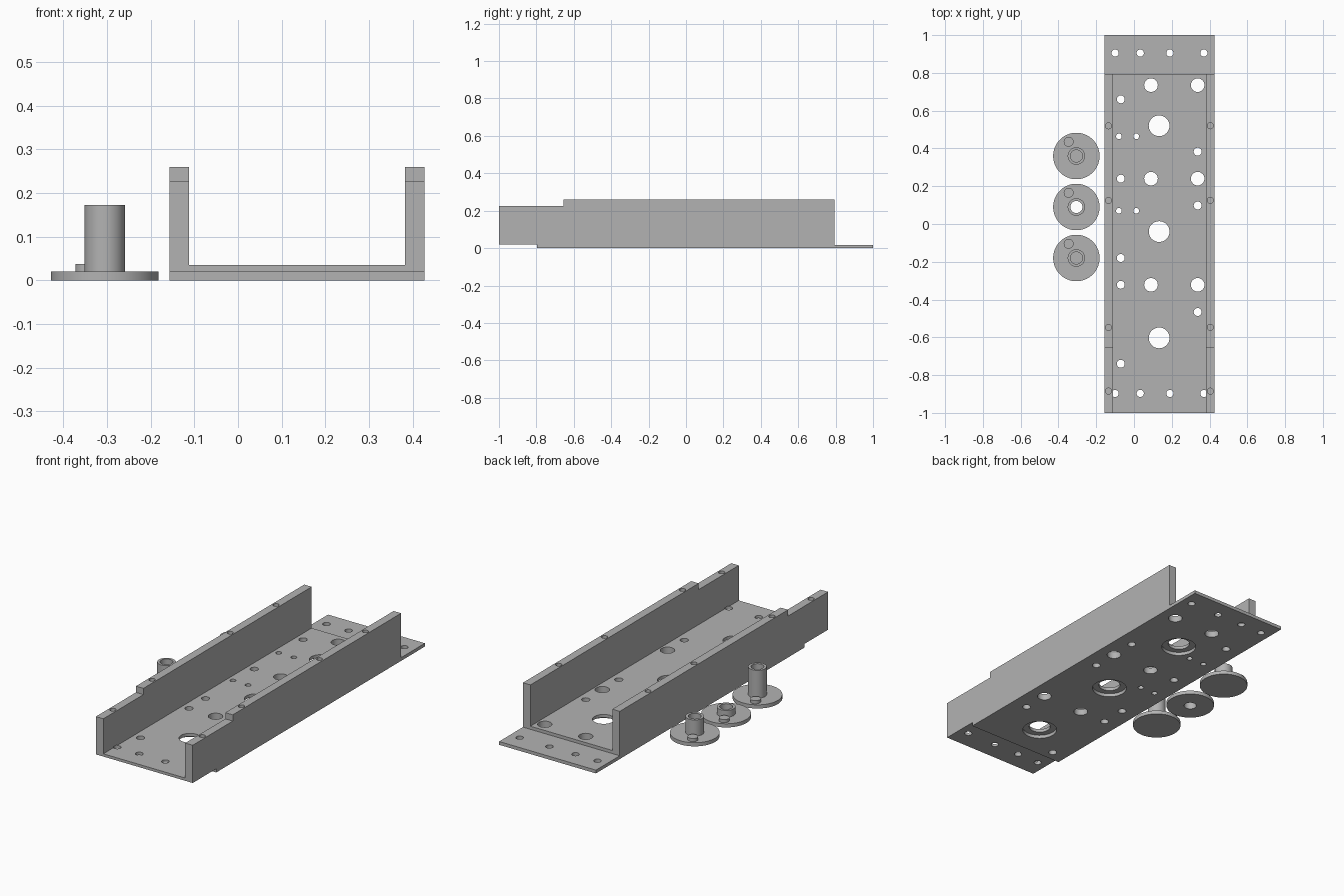
import bpy, bmesh, math
from mathutils import Matrix, Vector

if "Cube" in bpy.data.objects:
    bpy.data.objects.remove(bpy.data.objects["Cube"])

grey = bpy.data.materials.new("plain grey")
grey.diffuse_color = (0.45, 0.45, 0.45, 1)
grey.use_nodes = True
grey.node_tree.nodes["Principled BSDF"].inputs["Base Color"].default_value = grey.diffuse_color


def make(name, bm):
    bmesh.ops.recalc_face_normals(bm, faces=bm.faces)
    me = bpy.data.meshes.new(name)
    bm.to_mesh(me)
    bm.free()
    ob = bpy.data.objects.new(name, me)
    me.materials.append(grey)
    bpy.context.collection.objects.link(ob)
    return ob


def add_cylinder(bm, x, y, r, z0, z1, n=32):
    bmesh.ops.create_cone(bm, cap_ends=True, segments=n, radius1=r, radius2=r, depth=z1 - z0,
                          matrix=Matrix.Translation((x, y, (z0 + z1) / 2)))


def add_box(bm, lo, hi):
    lo, hi = Vector(lo), Vector(hi)
    bmesh.ops.create_cube(bm, size=1, matrix=Matrix.Translation((lo + hi) / 2)
                          @ Matrix.Diagonal((*(hi - lo), 1)))


def select_only(ob):
    bpy.ops.object.select_all(action='DESELECT')
    ob.select_set(True)
    bpy.context.view_layer.objects.active = ob


def cut(ob, bm):
    cutter = make("cutter", bm)
    cutter.hide_render = True
    mod = ob.modifiers.new("cut", 'BOOLEAN')
    mod.operation, mod.solver, mod.object = 'DIFFERENCE', 'EXACT', cutter
    select_only(ob)
    bpy.ops.object.modifier_apply(modifier=mod.name)
    bpy.data.objects.remove(cutter)


def smooth(ob):
    select_only(ob)
    bpy.ops.object.shade_smooth_by_angle(angle=math.radians(30))


# Channel: U profile extruded along its length
X0, X1, W, FLOOR, TOP = -0.157, 0.427, 0.045, 0.035, 0.26
profile = [(X0, 0), (X1, 0), (X1, TOP), (X1 - W, TOP), (X1 - W, FLOOR),
           (X0 + W, FLOOR), (X0 + W, TOP), (X0, TOP)]
bm = bmesh.new()
face = bm.faces.new([bm.verts.new((x, -1, z)) for x, z in profile])
ext = bmesh.ops.extrude_face_region(bm, geom=[face])
bmesh.ops.translate(bm, vec=(0, 2, 0), verts=[v for v in ext['geom'] if isinstance(v, bmesh.types.BMVert)])
channel = make("channel", bm)

# Thin rear tongue, lowered front walls, and front lap joint underneath
bm = bmesh.new()
add_box(bm, (-0.3, 0.795, 0.018), (0.6, 1.2, 0.4))
add_box(bm, (-0.3, -1.2, 0.226), (0.6, -0.655, 0.4))
add_box(bm, (-0.3, -1.2, -0.1), (0.6, -0.797, 0.02))
cut(channel, bm)

# Through holes in the floor, grouped by radius
row = (-0.10, 0.033, 0.19, 0.37)
big = [(0.133, y) for y in (0.52, -0.04, -0.603)]
holes = {
    0.019: [(x, y) for x in row for y in (0.905, -0.897)],
    0.055: big,
    0.036: [(x, y) for x in (0.09, 0.337) for y in (0.735, 0.24, -0.322)],
    0.021: [(-0.07, y) for y in (0.66, 0.24, -0.18, -0.322, -0.74)]
           + [(0.337, y) for y in (0.383, 0.098, -0.466)],
    0.015: [(x, y) for x in (-0.08, 0.012) for y in (0.464, 0.07)],
}
bm = bmesh.new()
for r, spots in holes.items():
    for x, y in spots:
        add_cylinder(bm, x, y, r, -0.05, 0.04)
# Blind screw holes in the wall tops
for x in (-0.135, 0.404):
    for y in (0.52, 0.125, -0.547, -0.885):
        add_cylinder(bm, x, y, 0.016, 0.14, 0.35, 24)
cut(channel, bm)

# Counterbores under the big holes
bm = bmesh.new()
for x, y in big:
    add_cylinder(bm, x, y, 0.088, -0.05, 0.018, 48)
cut(channel, bm)
smooth(channel)

# Flanged bushings: turned profile with a small locating peg
CX, BORE, POST, RIM, FT = -0.305, 0.032, 0.046, 0.123, 0.02
for i, (y, top, through) in enumerate([(-0.18, 0.172, False), (0.09, 0.057, True), (0.36, 0.108, False)]):
    pts = [(RIM, 0), (RIM, FT), (POST, FT), (POST, top), (BORE, top)]
    if through:
        pts += [(BORE, 0), (RIM, 0)]
    else:
        pts = [(0, 0)] + pts + [(BORE, FT), (0, FT)]
    bm = bmesh.new()
    vs = [bm.verts.new((CX + r, y, z)) for r, z in pts]
    edges = [bm.edges.new(pair) for pair in zip(vs, vs[1:])]
    bmesh.ops.spin(bm, geom=vs + edges, cent=(CX, y, 0), axis=(0, 0, 1),
                   angle=math.tau, steps=64, use_merge=False)
    bmesh.ops.remove_doubles(bm, verts=bm.verts, dist=1e-4)
    smooth(make(f"bushing_{i + 1}", bm))
    bm = bmesh.new()
    add_cylinder(bm, CX - 0.041, y + 0.075, 0.026, 0.01, 0.037)
    smooth(make(f"locating_peg_{i + 1}", bm))
